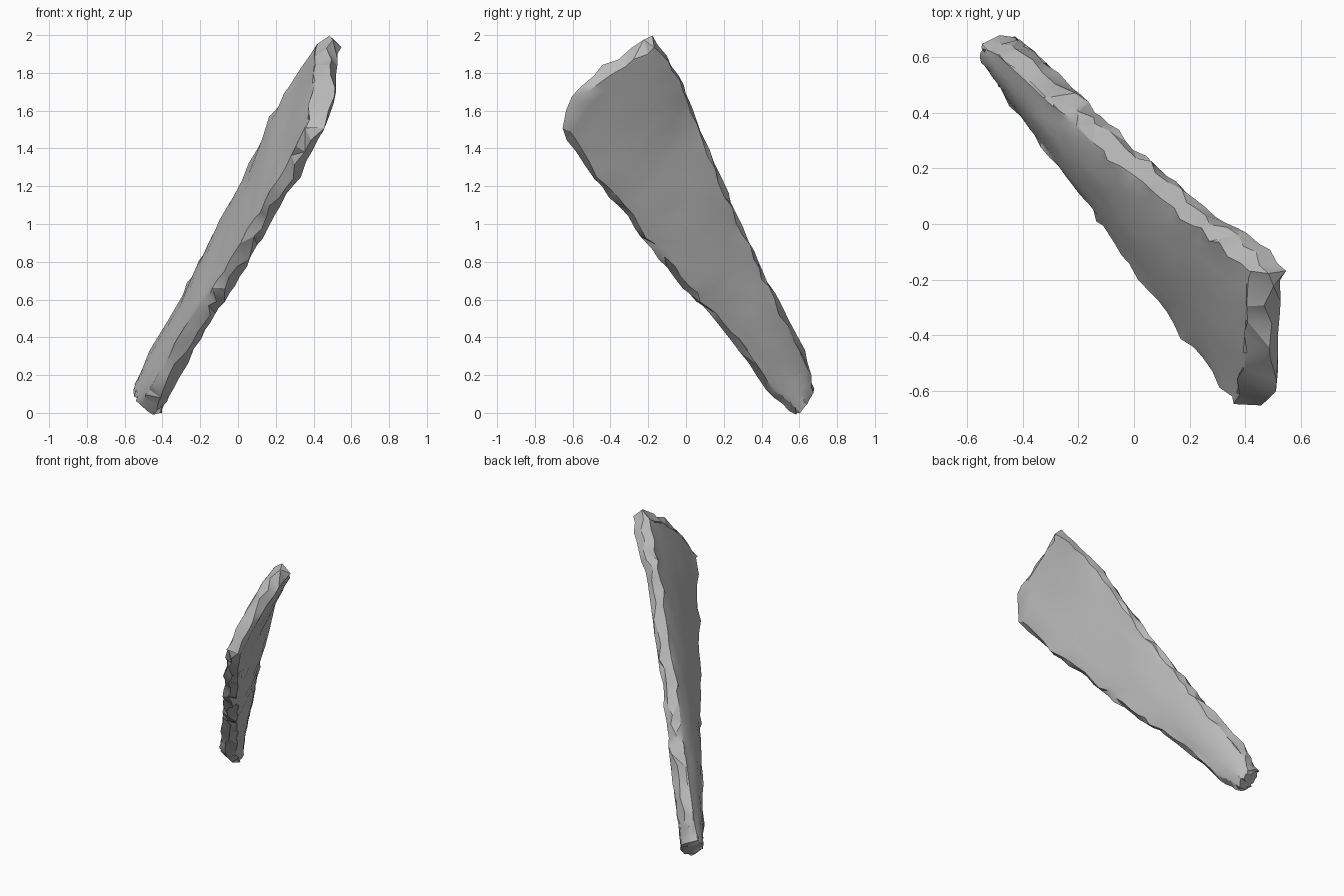
import bpy, bmesh, random
from math import sin, pi
from mathutils import Vector

random.seed(11)
cube = bpy.data.objects.get("Cube")
if cube:
    bpy.data.objects.remove(cube)

# Long edges of the shard, from the narrow tip to the broken wide end
UPPER = [(-.5, .675, .13), (-.43, .64, .31), (-.25, .475, .61), (-.155, .38, .81), (-.04, .27, 1.04),
         (.105, .155, 1.31), (.235, .035, 1.6), (.365, -.045, 1.8), (.485, -.175, 1.995)]
LOWER = [(-.47, .575, -.005), (-.4, .445, .11), (-.265, .26, .36), (-.16, .115, .535), (-.06, -.015, .665),
         (.05, -.175, .86), (.17, -.335, 1.06), (.285, -.495, 1.26), (.425, -.67, 1.51)]
ROWS, COLS = 30, 9
NORMAL = Vector((-.89, -.3, .33)).normalized()
LENGTH = Vector((.44, -.47, .76)).normalized()


def along(path, u):
    t = min(max(u, 0), 1) * (len(path) - 1)
    i = min(int(t), len(path) - 2)
    return Vector(path[i]).lerp(Vector(path[i + 1]), t - i)


def middle(u, v):
    """Point on the mid surface; the wide end bulges out unevenly."""
    p = along(LOWER, u).lerp(along(UPPER, u), v)
    return p + LENGTH * .1 * sin(pi * v ** .7) * u ** 8


def wobble(amount):
    return Vector([random.uniform(-amount, amount) for _ in range(3)])


bm = bmesh.new()


def face_grid(side):
    """One broad face, pulled in a little from the rim."""
    grid = []
    for i in range(ROWS + 1):
        row = []
        for j in range(COLS + 1):
            u, v = i / ROWS, j / COLS
            border = i in (0, ROWS) or j in (0, COLS)
            inset = random.uniform(.015, .035) if border else .03
            width = (along(UPPER, u) - along(LOWER, u)).length
            v = min(max(v, inset / width), 1 - inset / width)
            end = .975 if side > 0 else .99
            u = min(max(u, .01), end - random.uniform(0, .012) * (i == ROWS))
            # Rounded near the tip, hollow at the back of the wide end
            bulge = .035 * (1 - .6 * u) if side > 0 else .035 * (1 - 1.4 * u)
            half = .047 + bulge * sin(pi * v)
            if side < 0:
                half += .04 * u ** 8 * v
            p = middle(u, v) + NORMAL * side * half
            p += wobble(.01) if border else NORMAL * random.uniform(-.003, .003)
            row.append(bm.verts.new(p))
        grid.append(row)
    return grid


front, back = face_grid(1), face_grid(-1)
for grid, flip in ((front, False), (back, True)):
    for i in range(ROWS):
        for j in range(COLS):
            quad = [grid[i][j], grid[i + 1][j], grid[i + 1][j + 1], grid[i][j + 1]]
            bm.faces.new(quad[::-1] if flip else quad)

# Chipped rim: a jagged ridge loop joined to both broad faces
loop = [(i, 0) for i in range(ROWS)] + [(ROWS, j) for j in range(COLS)]
loop += [(i, COLS) for i in range(ROWS, 0, -1)] + [(0, j) for j in range(COLS, 0, -1)]
ridge = []
for i, j in loop:
    p = middle(i / ROWS, j / COLS) + NORMAL * random.uniform(-.03, .02)
    # The broken end is rougher, the tip smoother
    rough = .004 if i == 0 else .02 if i == ROWS and 0 < j < COLS else .009
    ridge.append(bm.verts.new(p + wobble(rough)))
for k, (i, j) in enumerate(loop):
    n = (k + 1) % len(loop)
    a, b = loop[n]
    for grid in (front, back):
        quad = [grid[i][j], grid[a][b], ridge[n], ridge[k]]
        s = random.randint(0, 1)
        quad = quad[s:] + quad[:s]
        bm.faces.new((quad[0], quad[1], quad[2]))
        bm.faces.new((quad[0], quad[2], quad[3]))
bmesh.ops.recalc_face_normals(bm, faces=bm.faces)

mesh = bpy.data.meshes.new("stone_shard")
bm.to_mesh(mesh)
bm.free()
shard = bpy.data.objects.new("stone_shard", mesh)
bpy.context.collection.objects.link(shard)

# Plain grey stone
stone = bpy.data.materials.new("grey_stone")
stone.use_nodes = True
color = (.5, .5, .5, 1)
stone.diffuse_color = color
stone.node_tree.nodes["Principled BSDF"].inputs["Base Color"].default_value = color
mesh.materials.append(stone)

bpy.ops.object.select_all(action="DESELECT")
shard.select_set(True)
bpy.context.view_layer.objects.active = shard
bpy.ops.object.shade_smooth_by_angle(angle=.5)
